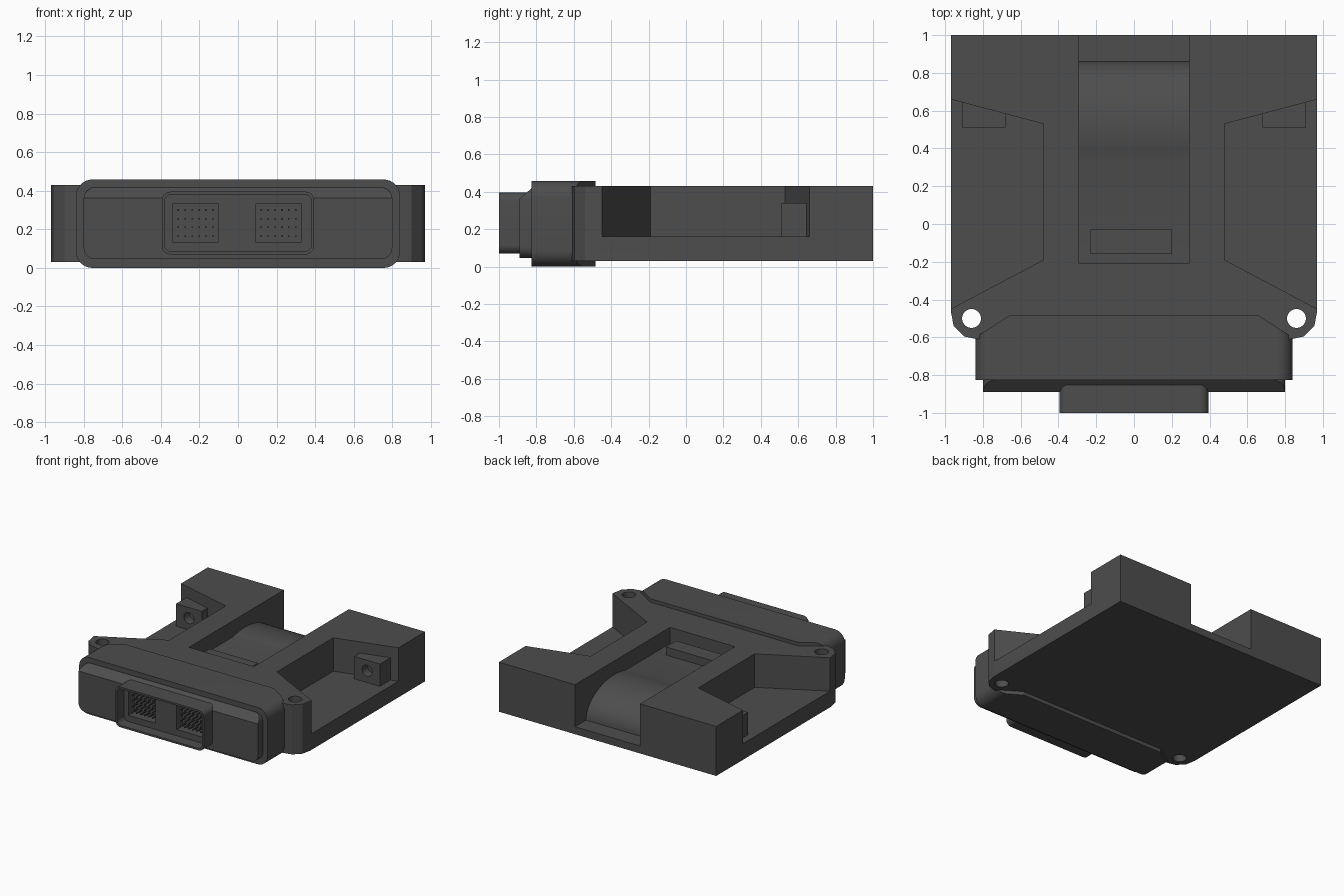
import bpy, bmesh
from math import sin, cos, radians, pi
from mathutils import Vector

if "Cube" in bpy.data.objects:
    bpy.data.objects.remove(bpy.data.objects["Cube"])

mat = bpy.data.materials.new("dark_grey")
mat.diffuse_color = (0.075, 0.075, 0.075, 1)
mat.use_nodes = True
mat.node_tree.nodes["Principled BSDF"].inputs["Base Color"].default_value = mat.diffuse_color


def prism(name, pts, axis, a, b):
    """Extrude a 2D outline along an axis: z uses (x,y), y uses (x,z), x uses (y,z)."""
    place = {'z': lambda p, t: (p[0], p[1], t),
             'y': lambda p, t: (p[0], t, p[1]),
             'x': lambda p, t: (t, p[0], p[1])}[axis]
    bm = bmesh.new()
    face = bm.faces.new([bm.verts.new(place(p, a)) for p in pts])
    ext = bmesh.ops.extrude_face_region(bm, geom=[face])
    shift = Vector(place((0, 0), b - a))
    bmesh.ops.translate(bm, vec=shift,
                        verts=[v for v in ext['geom'] if isinstance(v, bmesh.types.BMVert)])
    bmesh.ops.recalc_face_normals(bm, faces=bm.faces)
    me = bpy.data.meshes.new(name)
    bm.to_mesh(me)
    bm.free()
    ob = bpy.data.objects.new(name, me)
    bpy.context.collection.objects.link(ob)
    me.materials.append(mat)
    return ob


def rect(x0, x1, y0, y1):
    return [(x0, y0), (x1, y0), (x1, y1), (x0, y1)]


def circle(cx, cy, r, n=32):
    return [(cx + r * cos(2 * pi * i / n), cy + r * sin(2 * pi * i / n)) for i in range(n)]


def round_rect(x0, x1, y0, y1, r, n=8):
    pts = []
    for k, (cx, cy) in enumerate([(x1 - r, y1 - r), (x0 + r, y1 - r),
                                  (x0 + r, y0 + r), (x1 - r, y0 + r)]):
        for i in range(n + 1):
            a = pi / 2 * (k + i / n)
            pts.append((cx + r * cos(a), cy + r * sin(a)))
    return pts


def mirror_outline(half):
    return half + [(-x, y) for x, y in reversed(half)]


def boolean(ob, cutter, op='DIFFERENCE', keep=False):
    m = ob.modifiers.new("cut", 'BOOLEAN')
    m.operation, m.solver, m.object = op, 'EXACT', cutter
    bpy.context.view_layer.objects.active = ob
    bpy.ops.object.modifier_apply(modifier=m.name)
    if not keep:
        bpy.data.objects.remove(cutter)


def smooth(ob):
    bpy.ops.object.select_all(action='DESELECT')
    ob.select_set(True)
    bpy.context.view_layer.objects.active = ob
    bpy.ops.object.shade_smooth_by_angle(angle=radians(25))


# Main body with chamfered mounting ears
body = prism("main_body", mirror_outline(
    [(0.97, 1), (0.97, -0.46), (0.955, -0.54), (0.90, -0.595), (0.83, -0.61)]), 'z', 0.03, 0.43)

# Side pockets and ear bolt holes
for s in (-1, 1):
    boolean(body, prism("pocket_cutter", [(s * x, y) for x, y in
            [(1.05, 0.681), (0.48, 0.53), (0.48, -0.19), (1.05, -0.492)]], 'z', 0.16, 0.6))
    boolean(body, prism("bolt_cutter", circle(s * 0.86, -0.5, 0.05), 'z', -0.1, 0.6))

# Central channel with a curved ramp down to the back edge
ramp = [(0.5 + 0.36 * cos(radians(a)), 0.09 + 0.23 * sin(radians(a))) for a in range(114, -1, -6)]
boolean(body, prism("channel_cutter", [(-0.21, 0.6), (-0.21, 0.30)] + ramp
                    + [(1.1, 0.09), (1.1, 0.6)], 'x', -0.29, 0.29))
smooth(body)

# Raised bar on the channel floor
prism("channel_bar", rect(-0.23, 0.20, -0.16, -0.03), 'z', 0.28, 0.365)

# Lugs with a hole on the back wall of each side pocket
for s, side in ((-1, "left"), (1, "right")):
    lug = prism(side + "_lug", [(s * x, y) for x, y in
                [(0.68, 0.51), (0.91, 0.51), (0.91, 0.66), (0.68, 0.60)]], 'z', 0.15, 0.34)
    boolean(lug, prism("lug_cutter", circle(s * 0.795, 0.255, 0.045), 'y', 0.4, 0.58))
    smooth(lug)

# Front housing: rounded section trimmed by a tapered plan
housing = prism("front_housing", round_rect(-0.84, 0.84, 0, 0.458, 0.085), 'y', -0.825, -0.485)
boolean(housing, prism("housing_plan", mirror_outline(
    [(0.9, -0.9), (0.9, -0.61), (0.84, -0.60), (0.80, -0.575), (0.66, -0.485), (0.66, -0.4)]),
    'z', -0.2, 0.7), 'INTERSECT')
smooth(housing)

# Front plate with a sloped top edge
plate = prism("front_plate", round_rect(-0.80, 0.80, 0.045, 0.417, 0.06), 'y', -0.89, -0.80)
boolean(plate, prism("slope_cutter", [(-0.95, 0.317), (-0.95, 0.5), (-0.80, 0.467), (-0.827, 0.417),
                                      (-0.89, 0.362)], 'x', -1, 1))

# Connector shroud, open at the front
shroud = prism("connector_shroud", round_rect(-0.395, 0.395, 0.07, 0.395, 0.045), 'y', -1, -0.82)
boolean(shroud, prism("shroud_cutter", round_rect(-0.38, 0.38, 0.085, 0.38, 0.035), 'y', -1.1, -0.91))

# Two pin sockets sunk through the shroud floor
for x0, x1 in ((-0.34, -0.10), (0.09, 0.33)):
    c = prism("socket_cutter", rect(x0, x1, 0.135, 0.33), 'y', -0.96, -0.835)
    boolean(shroud, c, keep=True)
    boolean(plate, c)
    for i in range(6):
        for j in range(4):
            x, z = x0 + 0.03 + i * 0.036, 0.165 + j * 0.045
            prism("pin", rect(x - 0.004, x + 0.004, z - 0.004, z + 0.004), 'y', -0.905, -0.83)
smooth(plate)
smooth(shroud)
